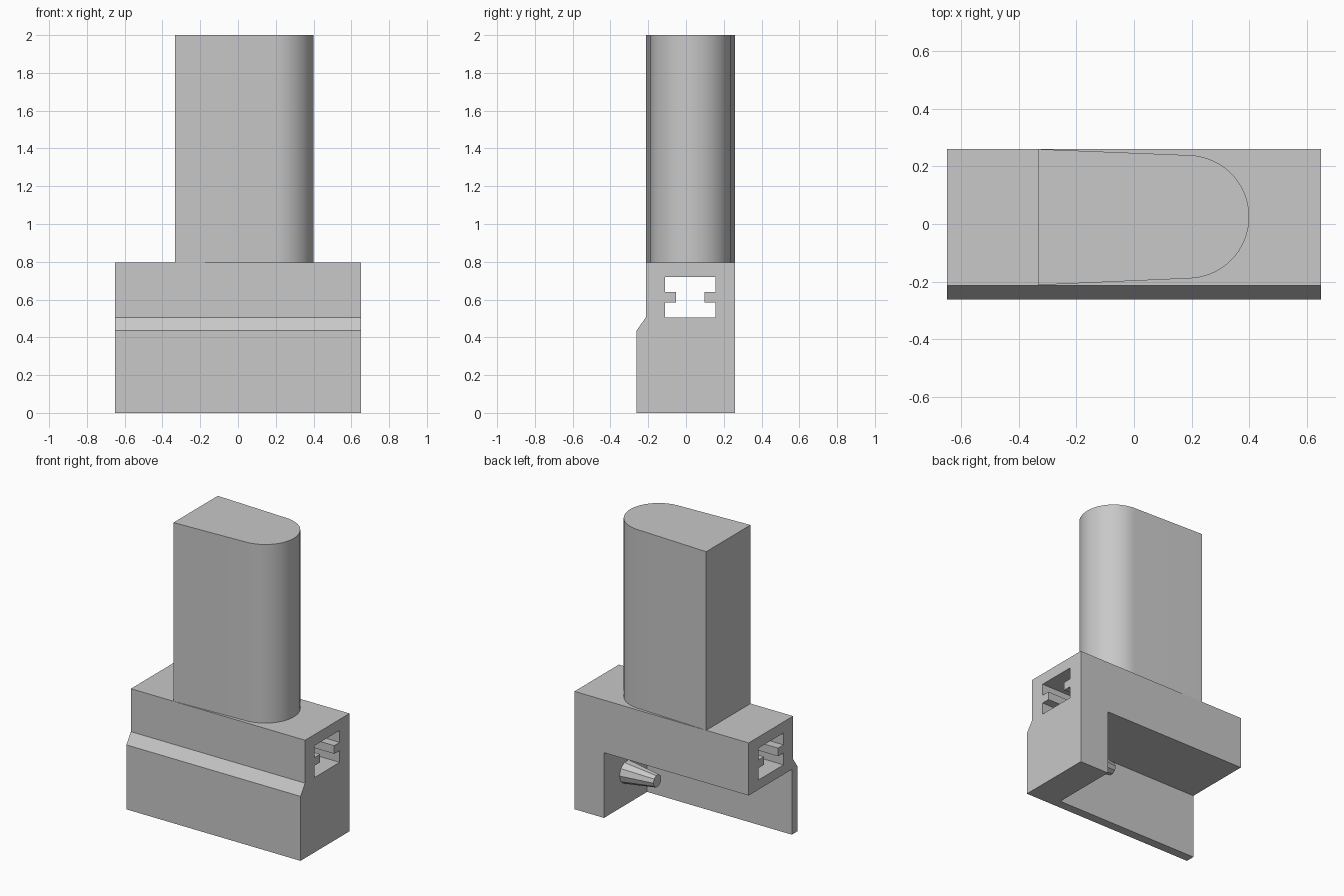
import bpy, bmesh
from math import sin, cos, radians
from mathutils import Matrix, Vector

cube = bpy.data.objects.get("Cube")
if cube:
    bpy.data.objects.remove(cube, do_unlink=True)

# Single plain grey
grey = bpy.data.materials.new("plain grey")
grey.use_nodes = True
colour = (0.58, 0.58, 0.58, 1)
grey.diffuse_color = colour
grey.node_tree.nodes["Principled BSDF"].inputs["Base Color"].default_value = colour


def make_object(name, bm):
    bmesh.ops.recalc_face_normals(bm, faces=bm.faces)
    mesh = bpy.data.meshes.new(name)
    bm.to_mesh(mesh)
    bm.free()
    mesh.materials.append(grey)
    obj = bpy.data.objects.new(name, mesh)
    bpy.context.collection.objects.link(obj)
    return obj


def prism(name, outline, low, high, axis):
    """Extrude a closed outline along x (outline in y, z) or z (outline in x, y)."""
    bm = bmesh.new()
    place = (lambda a, b: (low, a, b)) if axis == "x" else (lambda a, b: (a, b, low))
    face = bm.faces.new([bm.verts.new(place(a, b)) for a, b in outline])
    step = Vector((high - low, 0, 0)) if axis == "x" else Vector((0, 0, high - low))
    new = bmesh.ops.extrude_face_region(bm, geom=[face])["geom"]
    bmesh.ops.translate(bm, vec=step, verts=[v for v in new if isinstance(v, bmesh.types.BMVert)])
    return make_object(name, bm)


def select_only(obj):
    bpy.ops.object.select_all(action="DESELECT")
    obj.select_set(True)
    bpy.context.view_layer.objects.active = obj


def cut(target, cutter):
    cutter.hide_render = True
    mod = target.modifiers.new("cut", "BOOLEAN")
    mod.operation = "DIFFERENCE"
    mod.solver = "EXACT"
    mod.object = cutter
    select_only(target)
    bpy.ops.object.modifier_apply(modifier=mod.name)
    bpy.data.objects.remove(cutter, do_unlink=True)


half, back, top = 0.65, 0.26, 0.795
notch_x, notch_z = 0.43, 0.44

# Base block with a sloped shoulder along the front
base = prism("base_block", [(-0.262, 0), (back, 0), (back, top), (-0.213, top),
                            (-0.213, 0.505), (-0.262, 0.435)], -half, half, "x")

# H-shaped slot running through the length
mid = 0.022
right_half = [(0.133, 0.505), (0.133, 0.585), (0.075, 0.585),
              (0.075, 0.64), (0.133, 0.64), (0.133, 0.72)]
slot = [(mid + y, z) for y, z in right_half] + [(mid - y, z) for y, z in reversed(right_half)]
cut(base, prism("slot_cutter", slot, -1, 1, "x"))

# Open notch at the back, leaving a front plate and one end leg
cut(base, prism("notch_cutter", [(-0.2, -0.1), (0.5, -0.1), (0.5, notch_z), (-0.2, notch_z)],
                -1, notch_x, "x"))

# Tapered upright with a rounded end
radius, centre_x, centre_y = 0.214, 0.186, 0.025
outline = [(-0.333, back), (-0.333, -0.212)]
steps = 40
for i in range(steps + 1):
    a = radians(-87.5 + 175 * i / steps)
    outline.append((centre_x + radius * cos(a), centre_y + radius * sin(a)))
upright = prism("upright", outline, 0.77, 2, "z")
select_only(upright)
bpy.ops.object.shade_smooth_by_angle(angle=radians(30))

# Tapered peg on the inner wall of the leg
length = 0.25
bm = bmesh.new()
bmesh.ops.create_cone(bm, cap_ends=True, segments=10, radius1=0.078, radius2=0.042, depth=length,
                      matrix=Matrix.Translation((notch_x + 0.02 - length / 2, 0.02, 0.22))
                      @ Matrix.Rotation(radians(-90), 4, "Y"))
make_object("peg", bm)
